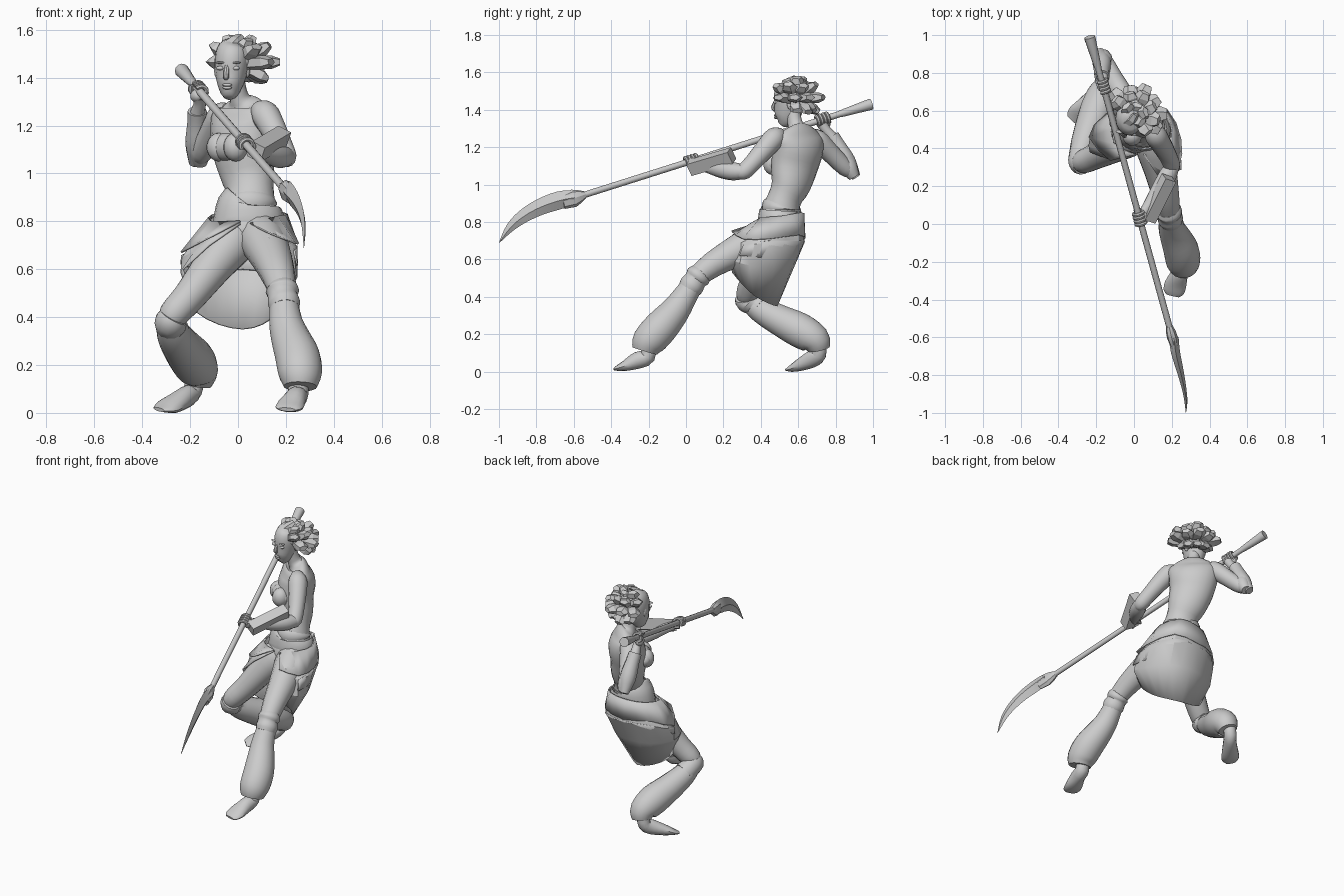
import bpy, bmesh, math
from mathutils import Vector, Matrix

cube = bpy.data.objects.get("Cube")
if cube:
    bpy.data.objects.remove(cube, do_unlink=True)

UNIT = 0.01  # part measurements below are in hundredths
X, Z = Vector((1, 0, 0)), Vector((0, 0, 1))

clay = bpy.data.materials.new("plain grey")
clay.use_nodes = True
clay.diffuse_color = (0.6, 0.6, 0.6, 1)
clay.node_tree.nodes["Principled BSDF"].inputs["Base Color"].default_value = (0.6, 0.6, 0.6, 1)


def finish(name, bm, sharp=40):
    """Turn a bmesh into a named, shaded object."""
    bmesh.ops.recalc_face_normals(bm, faces=bm.faces)
    mesh = bpy.data.meshes.new(name)
    bm.to_mesh(mesh)
    bm.free()
    mesh.materials.append(clay)
    if sharp:
        mesh.shade_smooth()
        mesh.set_sharp_from_angle(angle=math.radians(sharp))
    obj = bpy.data.objects.new(name, mesh)
    bpy.context.collection.objects.link(obj)
    return obj


def smooth_path(keys, steps):
    """Catmull-Rom interpolation of whole key rows."""
    out = []
    for i in range(len(keys) - 1):
        a, b, c, d = (keys[min(max(i + k, 0), len(keys) - 1)] for k in (-1, 0, 1, 2))
        for s in range(steps):
            t = s / steps
            out.append([q + t * (r - p) / 2 + t * t * (p - 2.5 * q + 2 * r - s_ / 2)
                        + t ** 3 * (1.5 * (q - r) + (s_ - p) / 2)
                        for p, q, r, s_ in zip(a, b, c, d)])
    return out + [list(keys[-1])]


def tube(name, keys, side=X, sides=14, steps=3, turn=0, sharp=40):
    """Loft oval rings; key = x, y, z, radius [, second radius [, yaw degrees]]."""
    keys = [list(k) + ([k[3]] if len(k) == 4 else []) for k in keys]
    keys = [k + [0] * (6 - len(k)) for k in keys]
    rows = smooth_path(keys, steps)
    bm, rings = bmesh.new(), []
    for i, row in enumerate(rows):
        here = Vector(row[:3])
        along = Vector(rows[min(i + 1, len(rows) - 1)][:3]) - Vector(rows[max(i - 1, 0)][:3])
        along.normalize()
        u = Matrix.Rotation(math.radians(row[5]), 3, 'Z') @ side
        u = (u - along * u.dot(along)).normalized()
        v = along.cross(u)
        angles = [turn + math.tau * k / sides for k in range(sides)]
        rings.append([bm.verts.new((here + u * math.cos(a) * row[3] + v * math.sin(a) * row[4]) * UNIT)
                      for a in angles])
    for low, high in zip(rings, rings[1:]):
        for k in range(sides):
            n = (k + 1) % sides
            bm.faces.new((low[k], low[n], high[n], high[k]))
    bm.faces.new(rings[0])
    bm.faces.new(rings[-1])
    return finish(name, bm, sharp)


def ball(name, centre, size, yaw=0):
    bm = bmesh.new()
    bmesh.ops.create_uvsphere(bm, u_segments=14, v_segments=9, radius=UNIT)
    spin = Matrix.Rotation(math.radians(yaw), 4, 'Z')
    bm.transform(Matrix.Translation(Vector(centre) * UNIT) @ spin @ Matrix.Diagonal((*size, 1)))
    return finish(name, bm, 60)


def sheet(name, rows, thick):
    """Cloth panel through rows of points."""
    bm = bmesh.new()
    grid = [[bm.verts.new(Vector(p) * UNIT) for p in smooth_path(r, 2)] for r in rows]
    for a, b in zip(grid, grid[1:]):
        for k in range(len(a) - 1):
            bm.faces.new((a[k], a[k + 1], b[k + 1], b[k]))
    obj = finish(name, bm, 25)
    mod = obj.modifiers.new("thickness", 'SOLIDIFY')
    mod.thickness, mod.offset = thick * UNIT, 0
    return obj


# Body, twisted from the hips to the shoulders
tube("torso", [(4, 46, 66, 5, 5), (4, 48, 72, 13, 11), (4, 50, 80, 14, 11), (5, 51, 87, 11, 10, -5),
               (5, 53, 93, 10, 9, -20), (4, 56, 100, 12, 10, -35), (2, 58, 110, 14, 11, -45),
               (2, 60, 119, 15.5, 11, -45), (2, 60, 125, 16, 8.5, -45), (2, 60, 128.5, 12, 6, -45),
               (1, 59, 130.5, 5, 4.5, -40), (0, 58, 134, 3.8, 4, -20), (-1, 57, 139, 3.8, 4)], sides=20)
ball("chest_wrap", (-4, 52, 111), (11, 6, 6), -45)
for side, x, y in (("left", -1, 46.5), ("right", -8, 54)):
    ball(side + "_breast", (x, y, 111), (5.2, 5.2, 6), -45)

# Head and face
tube("head", [(-4, 51, 132, 2, 2), (-3.5, 53, 135, 4.5, 6), (-3, 55, 141, 6.5, 8), (-2.5, 56, 148, 7.2, 9),
              (-2, 57, 153, 6, 7), (-1, 57, 156, 2, 2)], sides=18, sharp=70)
tube("nose", [(-4.5, 48.5, 146, .8, .7), (-5, 46.8, 141.3, 1.3, 1.3), (-5, 47.8, 139.6, 1.1, .8)], sides=8)
for z in (135.8, 137):
    ball("lip", (-4.5, 48.2, z), (2, 1.2, .7), -15)
for x, y in ((-7.5, 49), (-1, 47.8)):
    ball("eye", (x, y, 144), (1.7, 1, .9), -10)
    ball("brow", (x, y - .2, 146.3), (2.3, 1, .5), -10)
for x in (-9, 4):
    ball("ear", (x, 56, 143), (1, 2, 3))

# Swept-back faceted locks of hair
ball("hair_cap", (0, 59, 148), (8, 9, 7.5))
for lift, start, stop, reach, count in ((-28, 10, 115, 14, 5), (2, -30, 130, 16, 6),
                                        (30, -50, 140, 14, 6), (60, -40, 130, 11.5, 4)):
    for k in range(count):
        yaw = math.radians(start + (stop - start) * k / (count - 1))
        tilt = math.radians(lift)
        d = Vector((math.cos(yaw) * math.cos(tilt), math.sin(yaw) * math.cos(tilt), math.sin(tilt)))
        root, far = Vector((0, 57.5, 146)), reach + (k % 2) * 1.5
        tube("hair_lock", [(*(root + d * 5), 3), (*(root + d * far * .8), 4.4, 3),
                           (*(root + d * far), 3, 1.6)], side=Z.cross(d), sides=5, steps=1, sharp=0)
tube("top_lock", [(-4, 53, 153, 3, 2), (-1, 55, 155.5, 2.6, 2), (1, 58, 157.5, 1.8, 1)], sides=5, steps=1, sharp=0)

# Arms
tube("left_upper_arm", [(8, 51, 127, 3.5), (11, 47.5, 125, 5.8), (14, 43, 120, 5.6), (18, 36, 112, 4.8),
                        (20, 31, 107, 4.5), (20, 28, 106, 3)])
tube("left_forearm", [(21, 32, 107, 3.5), (18, 26, 107, 4.8), (14, 19, 108, 4.6), (8, 10, 110, 3.2),
                      (5, 6, 111, 2.6)], side=Z)
tube("right_upper_arm", [(-4, 66, 126, 3.5), (-7, 70, 124, 5.6), (-11, 77, 117, 5.2), (-15, 85, 109, 4.6),
                         (-16, 89, 106, 3)])
tube("right_forearm", [(-16, 90, 104, 3), (-16, 87, 109, 4.8), (-17, 84, 115, 4.6), (-17, 79, 124, 3.4),
                       (-16, 75, 129, 2.6), (-16, 73, 132, 3)])
tube("right_bracer", [(-18, 91, 104, 2.5), (-17, 86, 112, 5), (-17, 81, 121, 4.2), (-17, 78, 126, 4)])
tube("arm_guard", [(7.5, 2.5, 109, 4.5, 5), (18.5, 24.5, 115.5, 4.5, 5)], side=Vector((6, -4, -4)).normalized(),
     sides=4, steps=1, turn=math.pi / 4, sharp=0)

# Polearm
butt, neck = Vector((-23.5, 99, 143)), Vector((20, -59, 93))
shaft = (neck - butt).normalized()


def on_shaft(y):
    return butt.lerp(neck, (butt.y - y) / (butt.y - neck.y))


tube("shaft", [(*butt, 3), (*on_shaft(97), 2.9), (*on_shaft(84), 2), (*on_shaft(82), 1.7), (*neck, 1.7)],
     sides=12, steps=1)
tube("blade_socket", [(*on_shaft(-54), 1.8, 2), (*on_shaft(-57), 2.6, 3.6), (*on_shaft(-60), 2.8, 4.8),
                      (*on_shaft(-66), 2, 4)], sides=8, steps=1, sharp=25)
tube("blade", [(21, -60, 93, 2.6, 4), (22, -68, 91.5, 2.4, 4.8), (24.5, -78, 88, 1.8, 4.4),
               (26.5, -87, 83, 1.2, 3.6), (27.5, -94, 77, .8, 2.4), (27.5, -99.8, 69, .1, .2)],
     side=Vector((1, .26, 0)), sides=4, sharp=25)

# Gripping hands, fingers curled round the shaft
for side, y, palm in (("left", 3, Vector((2, 2, -1))), ("right", 73, Vector((-1, 1, -2)))):
    out = (palm - shaft * palm.dot(shaft)).normalized()
    cross = shaft.cross(out)
    ball(side + "_palm", on_shaft(y) + out * 2.6, (2.6, 4, 2.8), 15)
    for k in range(4):
        mid = on_shaft(y) + shaft * (k - 1.5) * 1.9
        arc = [mid + (out * math.cos(a) + cross * math.sin(a)) * 2.7 for a in (.3, 1.3, 2.3, 3.3, 4.3)]
        tube(side + "_finger", [(*p, 1) for p in arc], side=shaft, sides=7, steps=2)
    arc = [on_shaft(y) - shaft * 3.5 + (out * math.cos(a) - cross * math.sin(a)) * 2.8 for a in (0, .8, 1.7)]
    tube(side + "_thumb", [(*p, 1.1) for p in arc], side=shaft, sides=7, steps=2)

# Legs: thighs, knee cuffs and full trouser legs
tube("left_thigh", [(8, 50, 76, 8), (10, 43, 73, 10), (14, 28, 65, 8.6), (17, 14, 57, 7), (19, 4, 49, 5.5)])
tube("right_thigh", [(0, 50, 76, 8), (-2, 46, 72, 10), (-10, 41, 62, 8.5), (-20, 36, 49, 7),
                     (-27, 33, 41, 6.2), (-29, 34, 36, 4)])
tube("left_trouser_leg", [(19, 5, 49, 5.5), (20, -2, 38, 7), (22, -7, 31, 8.2), (25, -14, 23, 9.4),
                          (26, -20, 16, 9), (26, -22, 11, 7)], sides=18)
tube("right_trouser_leg", [(-29, 33, 38, 5), (-27, 40, 33, 7), (-23, 51, 27, 8.4), (-19, 61, 22, 9.4),
                           (-16.5, 69, 17, 8.2), (-17, 71, 12, 6)], sides=18)
tube("left_knee_cuff", [(18, 8, 53, 5.8), (18.5, 6.5, 51, 7), (18.6, 5, 49, 6.2), (19.2, 3, 46, 6.8),
                        (19.5, 1, 43.5, 6)])
tube("right_knee_cuff", [(-27, 32, 40, 6), (-28, 33, 38, 6.8), (-28, 37, 36, 6.4), (-27, 40, 34, 6.8)])

# Feet
tube("left_foot", [(25.5, -20, 15, 4), (25, -20.5, 8, 4.4, 4.2), (24, -26, 6, 4.6, 4.6), (22, -32, 3.3, 5.8, 3),
                   (21, -36, 2, 5.4, 1.7), (20.5, -38, 1.4, 3.5, .8)])
tube("right_foot", [(-18, 71, 15, 4), (-19, 71, 9, 4, 4), (-22, 67, 6.5, 4.2, 4.6), (-28, 60, 3.2, 5.6, 3),
                    (-31, 57, 2, 5.2, 1.7), (-33, 55, 1.4, 3.2, .8)])

# Belt and skirt, open at the front and hanging between the legs
tube("belt", [(4.5, 50, 79, 13.5, 11), (4.5, 50, 80, 15, 11.6), (4, 50.5, 86, 13.4, 11.2), (4.5, 50.5, 87.5, 11, 10)],
     sides=20, sharp=25)
tube("waist_roll", [(5, 51, 86, 10.5, 10), (5, 51, 87.5, 11.4, 10.6), (5, 51.5, 89, 10.4, 9.8)], sides=20)
top = [(5, 37, 79), (16, 40, 81), (20, 50, 83), (13, 61, 84), (1, 62, 84), (-10, 57, 82), (-11, 43, 80), (1, 37, 79)]
hip = [(13, 25, 73), (23, 31, 68), (24, 45, 69), (17, 60, 70), (2, 63, 69), (-14, 58, 69), (-23, 46, 65), (-12, 34, 70)]
fall = [(16, 23, 61), (24, 29, 58), (23, 40, 56), (15, 53, 55), (2, 57, 55), (-12, 54, 55), (-23, 46, 57), (-23, 38, 60)]
hem = [(16, 25, 53), (18, 30, 47), (15, 36, 41), (10, 43, 37), (2, 48.5, 35), (-8, 47, 37), (-17, 43, 42), (-20, 41, 48)]
sheet("skirt", [top, hip, fall, hem], .8)


def flare(row, grow, drop):
    """Ease a cloth row outwards and lift alternate points into folds."""
    return [(2 + (x - 2) * grow, 46 + (y - 46) * grow, z + drop + k % 2) for k, (x, y, z) in enumerate(row)]


sheet("overskirt", [flare(top, 1.02, 0), flare(hip, 1.03, 2)], .8)
sheet("back_fold", [flare(hip[1:-1], 1.02, 0), flare(fall[1:-1], 1.03, 4)], .8)
